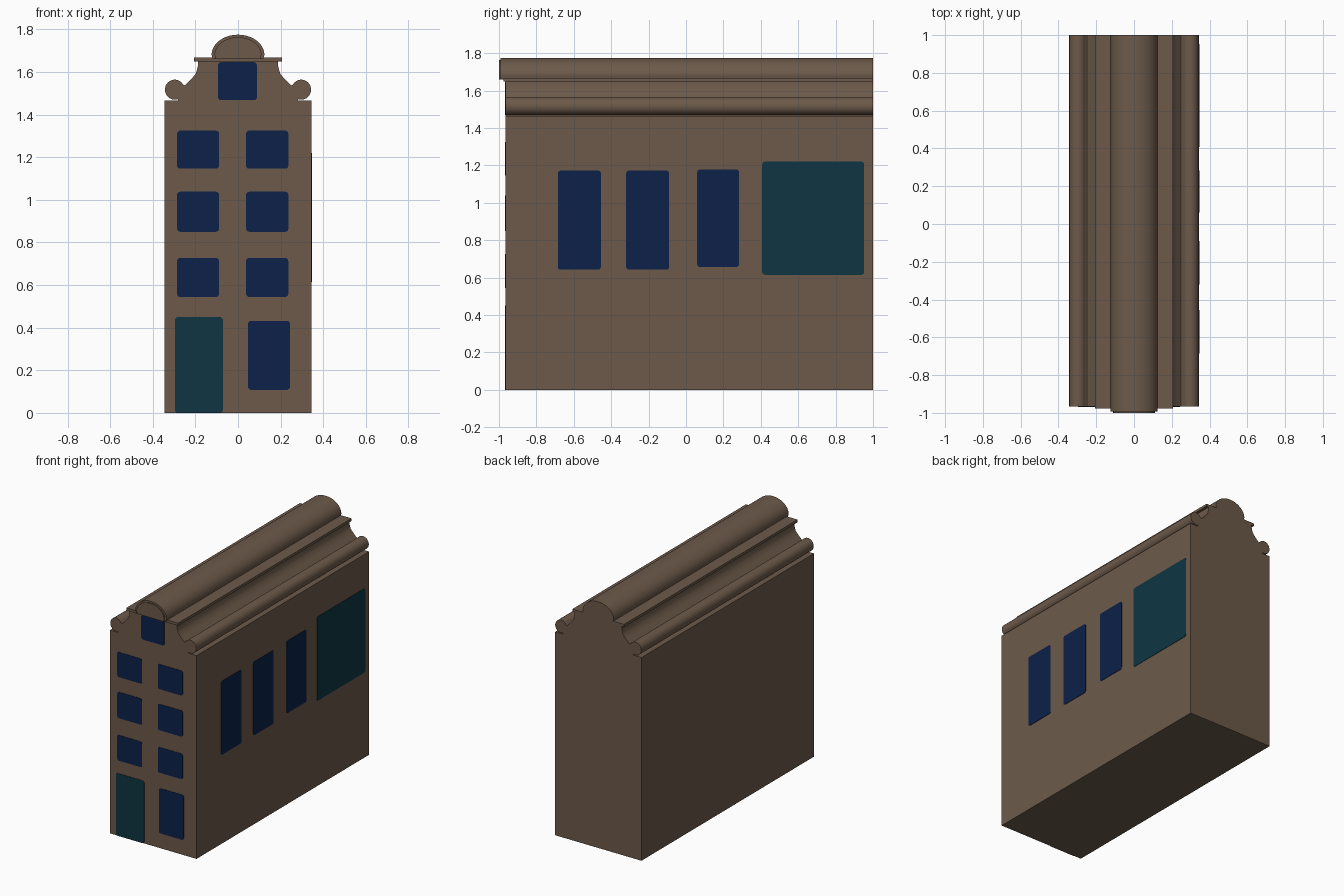
import bpy, bmesh, math

if "Cube" in bpy.data.objects:
    bpy.data.objects.remove(bpy.data.objects["Cube"])

FRONT, BACK, SIDE = -0.965, 1.0, 0.345


def material(name, rgb):
    m = bpy.data.materials.new(name)
    m.diffuse_color = (*rgb, 1)
    m.use_nodes = True
    m.node_tree.nodes["Principled BSDF"].inputs["Base Color"].default_value = m.diffuse_color
    return m


BROWN = material("brown_brick", (0.150, 0.102, 0.068))
NAVY = material("navy_glass", (0.0037, 0.0150, 0.068))
TEAL = material("teal_door", (0.0044, 0.036, 0.055))


def extrude(name, outline, start, end, mat, axis="y"):
    """Extrude a closed 2D outline (u, z) along the y or x axis."""
    place = (lambda u, z, d: (u, d, z)) if axis == "y" else (lambda u, z, d: (d, u, z))
    bm = bmesh.new()
    rings = [[bm.verts.new(place(u, z, d)) for u, z in outline] for d in (start, end)]
    bm.faces.new(rings[0])
    bm.faces.new(rings[1])
    n = len(outline)
    for i in range(n):
        j = (i + 1) % n
        bm.faces.new((rings[0][i], rings[0][j], rings[1][j], rings[1][i]))
    bmesh.ops.recalc_face_normals(bm, faces=bm.faces)
    mesh = bpy.data.meshes.new(name)
    bm.to_mesh(mesh)
    bm.free()
    mesh.materials.append(mat)
    obj = bpy.data.objects.new(name, mesh)
    bpy.context.collection.objects.link(obj)
    return obj


def arc(cx, cz, rx, rz, a0, a1, n):
    angles = [math.radians(a0 + (a1 - a0) * i / n) for i in range(n + 1)]
    return [(cx + rx * math.cos(a), cz + rz * math.sin(a)) for a in angles]


def panel(name, u0, u1, z0, z1, mat, axis="y"):
    """Thin plate with softened corners on the front (y) or right (x) wall."""
    r = 0.014
    outline = []
    for cx, cz, a in ((u1 - r, z0 + r, -90), (u1 - r, z1 - r, 0),
                      (u0 + r, z1 - r, 90), (u0 + r, z0 + r, 180)):
        outline += arc(cx, cz, r, r, a, a + 90, 3)
    wall, out = (FRONT, -0.003) if axis == "y" else (SIDE, 0.003)
    return extrude(name, outline, wall, wall + out, mat, axis)


# House: walls, scrolls and curved gable neck as one mirrored outline
half = [(SIDE, 0), (SIDE, 1.465), (0.282, 1.465)]
half += arc(0.297, 1.517, 0.046, 0.047, -110, 150, 20)
half += [(0.249, 1.537), (0.222, 1.564), (0.199, 1.590), (0.194, 1.605),
         (0.189, 1.625), (0.187, 1.650)]
house = extrude("house_walls", half + [(-x, z) for x, z in reversed(half)],
                FRONT, BACK, BROWN)

# Cornice shelf under the round top
extrude("cornice", [(-0.206, 1.648), (0.206, 1.648), (0.206, 1.667), (-0.206, 1.667)],
        -0.977, BACK, BROWN)

# Rounded ridge with a slightly raised front disc
ridge = extrude("round_ridge", [(0.118, 1.66)] + arc(0, 1.68, 0.124, 0.095, 0, 180, 24)
                + [(-0.118, 1.66)], -0.992, BACK, BROWN)
disc = extrude("round_ridge_front", [(0.104, 1.66)] + arc(0, 1.68, 0.110, 0.083, 0, 180, 24)
               + [(-0.104, 1.66)], -1.0, -0.992, BROWN)

# Front windows and door
for i, (z0, z1) in enumerate(((0.544, 0.727), (0.850, 1.038), (1.146, 1.325))):
    panel(f"front_window_left_{i}", -0.286, -0.089, z0, z1, NAVY)
    panel(f"front_window_right_{i}", 0.038, 0.236, z0, z1, NAVY)
panel("ground_window", 0.047, 0.244, 0.108, 0.432, NAVY)
panel("gable_window", -0.094, 0.089, 1.468, 1.646, NAVY)
panel("front_door", -0.296, -0.071, 0.0, 0.450, TEAL)

# Right side windows and large hatch
for i, (y0, y1, z0, z1) in enumerate(((-0.685, -0.455, 0.642, 1.172),
                                      (-0.320, -0.090, 0.642, 1.172),
                                      (0.060, 0.284, 0.657, 1.178))):
    panel(f"side_window_{i}", y0, y1, z0, z1, NAVY, "x")
panel("side_hatch", 0.407, 0.953, 0.615, 1.220, TEAL, "x")

# Smooth the curved mouldings, keep the edges sharp
for obj in (house, ridge, disc):
    bpy.ops.object.select_all(action="DESELECT")
    obj.select_set(True)
    bpy.context.view_layer.objects.active = obj
    bpy.ops.object.shade_smooth_by_angle(angle=math.radians(30))
